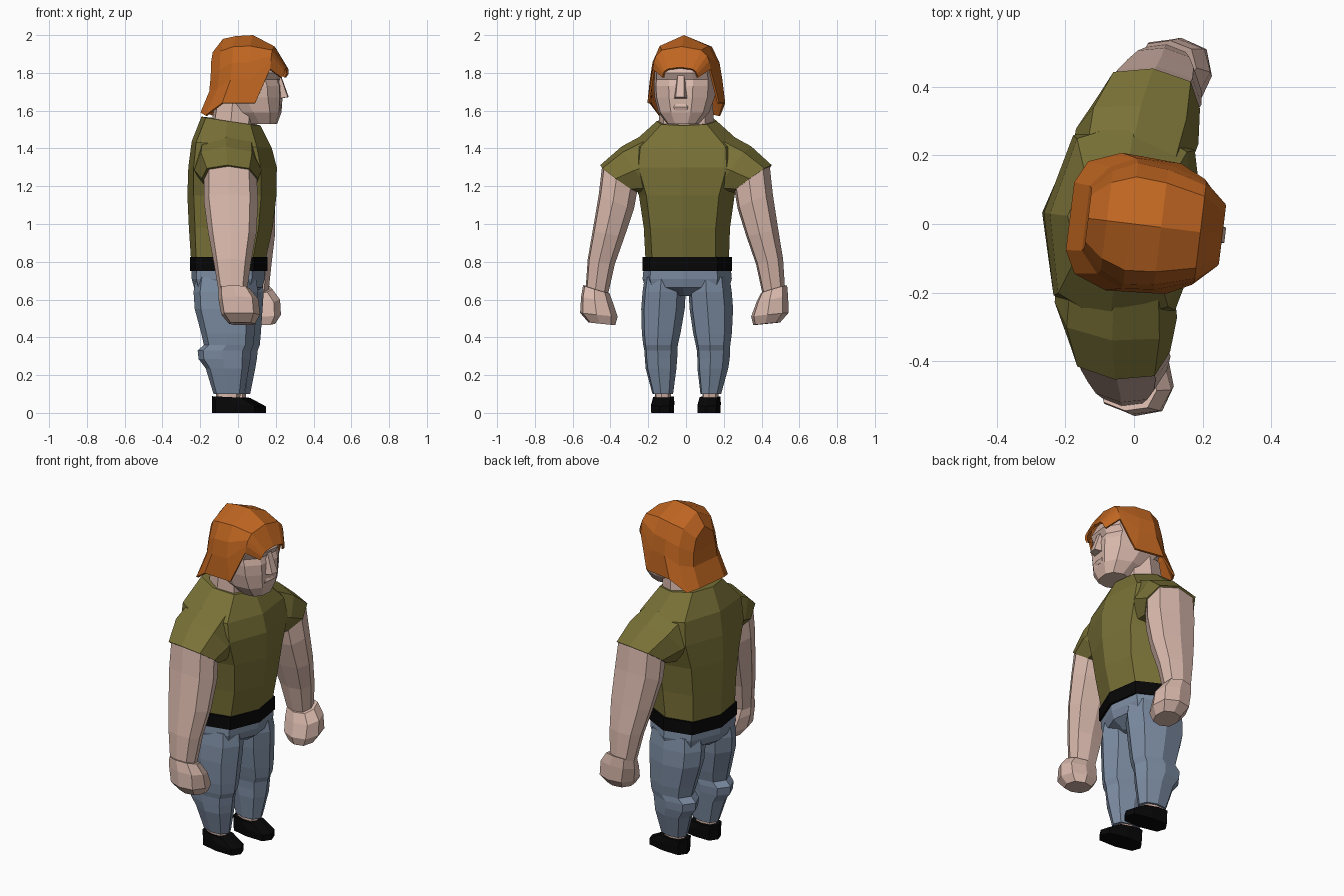
import bpy, bmesh
from math import cos, sin, pi, radians, copysign
from mathutils import Matrix

TURN = Matrix.Rotation(radians(-7), 4, 'Z')   # the whole figure is turned slightly


def material(name, rgb):
    m = bpy.data.materials.new(name)
    m.diffuse_color = (*rgb, 1)
    return m


SKIN = material("skin", (0.69, 0.48, 0.41))
SHIRT = material("olive_cloth", (0.19, 0.165, 0.038))
DENIM = material("denim", (0.20, 0.26, 0.36))
BLACK = material("black_leather", (0.002, 0.002, 0.002))
HAIR = material("orange_hair", (0.52, 0.13, 0.015))


def finish(name, bm, mat):
    bmesh.ops.recalc_face_normals(bm, faces=bm.faces)
    bm.transform(TURN)
    me = bpy.data.meshes.new(name)
    bm.to_mesh(me)
    bm.free()
    me.materials.append(mat)
    ob = bpy.data.objects.new(name, me)
    bpy.context.collection.objects.link(ob)
    return ob


def bridge(bm, rings, closed):
    for a, b in zip(rings, rings[1:]):
        n = len(a)
        for i in range(n if closed else n - 1):
            j = (i + 1) % n
            bm.faces.new((a[i], a[j], b[j], b[i]))


def loft(name, sections, mat, n=8, power=0.8, phase=0.0, side=1):
    """Sections: centre x, y, z, radius x, y, then optional z-slope along x and y."""
    bm = bmesh.new()
    prof = []
    for k in range(n):
        a = 2 * pi * k / n + phase
        prof.append((copysign(abs(cos(a)) ** power, cos(a)),
                     copysign(abs(sin(a)) ** power, sin(a))))
    mx, my = max(p[0] for p in prof), max(p[1] for p in prof)
    rings = []
    for s in sections:
        cx, cy, cz, rx, ry, tx, ty = (tuple(s) + (0, 0))[:7]
        ring = []
        for px, py in prof:
            dx, dy = rx * px / mx, ry * py / my
            ring.append(bm.verts.new((cx + dx, side * (cy + dy), cz + tx * dx + ty * dy)))
        rings.append(ring)
    bridge(bm, rings, True)
    bm.faces.new(rings[0])
    bm.faces.new(rings[-1])
    return finish(name, bm, mat)


def span(z, back, front, w, slope=0):
    """Section centred on y = 0, given by its back and front x."""
    return ((back + front) / 2, 0, z, (front - back) / 2, w, slope)


# Shirt body, belt and trouser seat
loft("shirt_body", [span(0.80, -0.25, 0.145, 0.222), span(0.98, -0.262, 0.185, 0.23),
                    span(1.15, -0.27, 0.205, 0.255), span(1.30, -0.265, 0.207, 0.31),
                    span(1.42, -0.247, 0.18, 0.30, -0.08), span(1.545, -0.195, 0.12, 0.16, -0.15)],
     SHIRT)
loft("belt", [span(0.75, -0.257, 0.157, 0.238), span(0.825, -0.257, 0.157, 0.238)], BLACK)
loft("trouser_seat", [span(0.62, -0.17, 0.07, 0.035), span(0.665, -0.235, 0.13, 0.225),
                      span(0.71, -0.247, 0.143, 0.238), span(0.77, -0.247, 0.145, 0.232)], DENIM)

# Limbs, built once per side
for label, s in (("left", 1), ("right", -1)):
    loft(label + "_sleeve", [(-0.035, 0.16, 1.315, 0.17, 0.03, 0, 6.0),
                             (-0.022, 0.255, 1.285, 0.18, 0.09, 0, 1.4),
                             (0.0, 0.357, 1.24, 0.15, 0.1, 0, 0.72)], SHIRT, side=s)
    loft(label + "_arm", [(0.003, 0.352, 1.25, 0.14, 0.094, 0, 0.72),
                          (0.008, 0.37, 1.12, 0.145, 0.094, 0, 0.4),
                          (0.02, 0.41, 0.95, 0.128, 0.085, 0, 0.2),
                          (0.025, 0.449, 0.80, 0.10, 0.072, 0, 0.2),
                          (0.03, 0.472, 0.64, 0.075, 0.06, 0, 0.2)], SKIN, side=s)
    loft(label + "_fist", [(0.04, 0.474, 0.655, 0.085, 0.07, 0, 0.3),
                           (0.06, 0.467, 0.60, 0.107, 0.085, 0, 0.2),
                           (0.07, 0.456, 0.52, 0.103, 0.1, 0, 0.1),
                           (0.075, 0.44, 0.472, 0.07, 0.072, 0, 0.1)], SKIN, side=s)
    loft(label + "_trouser_leg", [(-0.05, 0.118, 0.72, 0.16, 0.108),
                                  (-0.05, 0.123, 0.64, 0.172, 0.115),
                                  (-0.05, 0.129, 0.55, 0.165, 0.116),
                                  (-0.037, 0.137, 0.42, 0.142, 0.103),
                                  (-0.033, 0.14, 0.36, 0.132, 0.092),
                                  (-0.055, 0.14, 0.33, 0.143, 0.089),
                                  (-0.055, 0.14, 0.285, 0.138, 0.086),
                                  (-0.04, 0.138, 0.235, 0.115, 0.082),
                                  (-0.033, 0.128, 0.10, 0.082, 0.055)],
         DENIM, power=0.88, side=s)
    loft(label + "_ankle", [(-0.04, 0.126, 0.06, 0.065, 0.043),
                            (-0.035, 0.127, 0.12, 0.065, 0.043)], SKIN, side=s)
    loft(label + "_shoe", [(0.005, 0.124, 0.0, 0.128, 0.059), (0.005, 0.124, 0.045, 0.128, 0.061, -0.08),
                           (-0.037, 0.124, 0.084, 0.086, 0.056, -0.05)],
         BLACK, power=0.6, side=s)

# Neck and head: chin, jaw, cheeks, recessed eyes, brow, crown
loft("neck", [span(1.48, -0.15, 0.10, 0.15), span(1.66, -0.12, 0.10, 0.14)], SKIN)
loft("head", [span(1.53, 0.05, 0.205, 0.085), span(1.59, -0.03, 0.225, 0.135),
              span(1.67, -0.11, 0.23, 0.16), span(1.73, -0.12, 0.228, 0.165),
              span(1.765, -0.12, 0.215, 0.163), span(1.80, -0.12, 0.235, 0.16),
              span(1.87, -0.10, 0.20, 0.14), span(1.94, -0.05, 0.13, 0.08)],
     SKIN, n=10, phase=pi / 10)

# Nose: wedge with a flat underside
bm = bmesh.new()
a, b, c, d, e, f = [bm.verts.new(p) for p in (
    (0.20, -0.045, 1.66), (0.20, 0.045, 1.66), (0.268, 0.022, 1.672),
    (0.268, -0.022, 1.672), (0.228, -0.016, 1.785), (0.228, 0.016, 1.785))]
for face in ((a, b, c, d), (d, c, f, e), (a, d, e), (b, f, c), (a, e, f, b)):
    bm.faces.new(face)
finish("nose", bm, SKIN)

# Mouth: shallow lip block
loft("lips", [span(1.60, 0.19, 0.228, 0.04), span(1.62, 0.19, 0.236, 0.045),
              span(1.635, 0.19, 0.23, 0.035)], SKIN, power=0.6)

# Hair: arches from nape to fringe (x at bottom, x at top, half width, bottom z, top z)
arches = [(-0.188, -0.135, 0.10, 1.59, 1.91), (-0.155, -0.08, 0.165, 1.575, 1.98),
          (-0.06, -0.01, 0.202, 1.64, 1.995), (0.115, 0.08, 0.192, 1.64, 2.0),
          (0.19, 0.195, 0.155, 1.82, 1.94), (0.245, 0.26, 0.095, 1.775, 1.83)]
half = [(1.0, 0.0), (0.95, 0.35), (0.88, 0.6), (0.68, 0.84), (0.0, 1.0)]
bm = bmesh.new()
rings = []
for xb, xt, w, zb, zt in arches:
    pts = [(-k, t) for k, t in half] + [(k, t) for k, t in half[-2::-1]]
    rings.append([bm.verts.new((xb + (xt - xb) * min(1, t * 2.5), w * k, zb + (zt - zb) * t))
                  for k, t in pts])
bridge(bm, rings, False)
back = rings[0]
last = len(half) - 1
for i in range(last):                    # close the back of the head
    if i == last - 1:
        bm.faces.new((back[i], back[-1 - i], back[last]))
    else:
        bm.faces.new((back[i], back[-1 - i], back[-2 - i], back[i + 1]))
hair = finish("hair", bm, HAIR)
mod = hair.modifiers.new("thickness", 'SOLIDIFY')
mod.thickness = 0.012
mod.offset = -1
